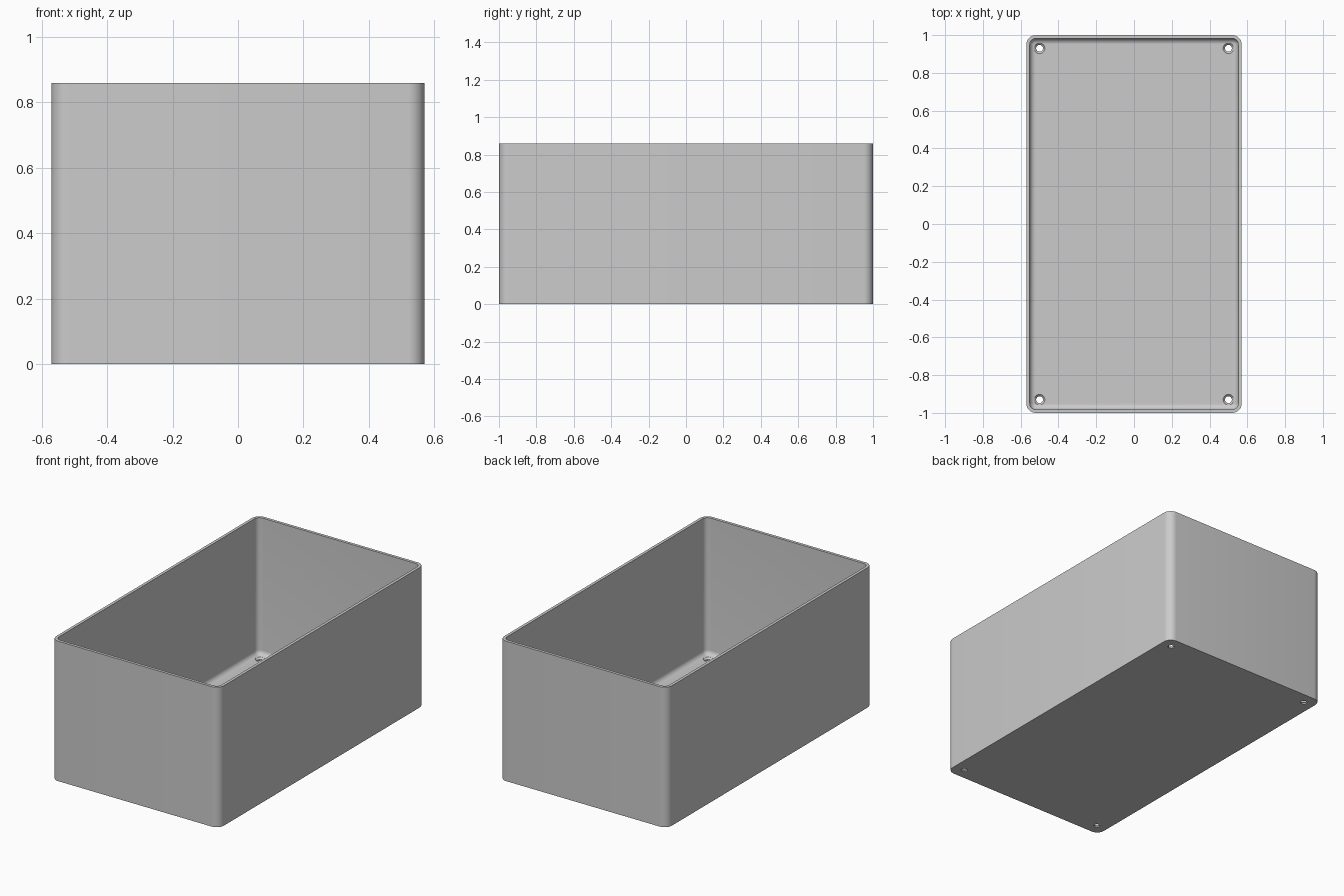
import bpy, bmesh
from math import sin, cos, pi

if "Cube" in bpy.data.objects:
    bpy.data.objects.remove(bpy.data.objects["Cube"], do_unlink=True)

HALF_X, HALF_Y, HEIGHT = 0.57, 1.0, 0.86
CORNER, WALL, FILLET = 0.05, 0.018, 0.03

grey = bpy.data.materials.new("plain grey")
grey.use_nodes = True
grey.diffuse_color = (0.6, 0.6, 0.6, 1)
grey.node_tree.nodes["Principled BSDF"].inputs["Base Color"].default_value = (0.6, 0.6, 0.6, 1)


def rounded_ring(inset, z, steps=8):
    """Rounded rectangle, shrunk by inset, at height z."""
    r = CORNER - inset
    points = []
    for q, (sx, sy) in enumerate([(1, 1), (-1, 1), (-1, -1), (1, -1)]):
        for i in range(steps + 1):
            a = (q + i / steps) * pi / 2
            points.append((sx * (HALF_X - CORNER) + r * cos(a),
                           sy * (HALF_Y - CORNER) + r * sin(a), z))
    return points


def circle_ring(x, y, r, z, steps=32):
    return [(x + r * cos(2 * pi * i / steps), y + r * sin(2 * pi * i / steps), z)
            for i in range(steps)]


def loft(name, rings):
    """Closed solid through a list of equal rings."""
    bm = bmesh.new()
    loops = [[bm.verts.new(p) for p in ring] for ring in rings]
    for a, b in zip(loops, loops[1:]):
        for i in range(len(a)):
            j = (i + 1) % len(a)
            bm.faces.new((a[i], a[j], b[j], b[i]))
    bm.faces.new(loops[0][::-1])
    bm.faces.new(loops[-1])
    bmesh.ops.recalc_face_normals(bm, faces=bm.faces)
    mesh = bpy.data.meshes.new(name)
    bm.to_mesh(mesh)
    bm.free()
    mesh.materials.append(grey)
    obj = bpy.data.objects.new(name, mesh)
    bpy.context.collection.objects.link(obj)
    return obj


# Open box: outer wall, rim, inner wall, then a fillet down to the floor
rings = [rounded_ring(0, 0), rounded_ring(0, HEIGHT), rounded_ring(WALL, HEIGHT)]
for i in range(9):
    a = i / 8 * pi / 2
    rings.append(rounded_ring(WALL + FILLET * (1 - cos(a)),
                              WALL + FILLET * (1 - sin(a))))
box = loft("open_box", rings)

# Countersunk screw holes in the floor corners
for x in (-0.5, 0.5):
    for y in (-0.93, 0.93):
        profile = [(0.018, -0.05), (0.018, 0.008), (0.028, WALL), (0.028, 0.06)]
        cutter = loft("hole_cutter", [circle_ring(x, y, r, z) for r, z in profile])
        cutter.hide_render = True
        mod = box.modifiers.new("screw_hole", 'BOOLEAN')
        mod.operation = 'DIFFERENCE'
        mod.solver = 'EXACT'
        mod.object = cutter
        bpy.context.view_layer.objects.active = box
        bpy.ops.object.modifier_apply(modifier=mod.name)
        bpy.data.objects.remove(cutter, do_unlink=True)

# Smooth rounded corners, crisp rims
bpy.ops.object.select_all(action='DESELECT')
box.select_set(True)
bpy.context.view_layer.objects.active = box
bpy.ops.object.shade_smooth_by_angle(angle=pi / 6)
